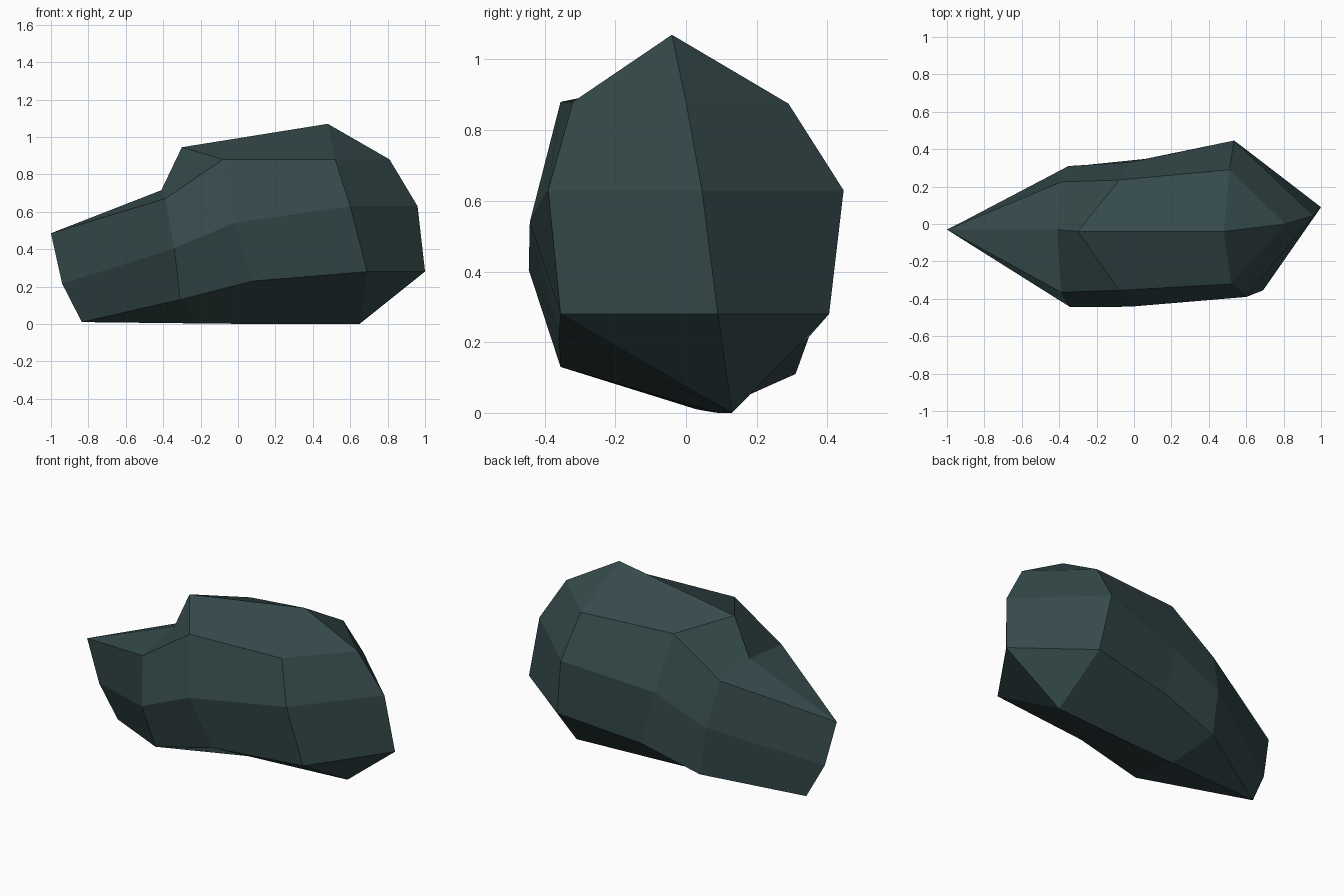
import bpy, bmesh

if "Cube" in bpy.data.objects:
    bpy.data.objects.remove(bpy.data.objects["Cube"])

# One flat colour for the whole rock
slate = bpy.data.materials.new("dark slate green")
slate.diffuse_color = (0.036, 0.069, 0.071, 1.0)
slate.use_nodes = True
slate.node_tree.nodes["Principled BSDF"].inputs["Base Color"].default_value = slate.diffuse_color

# Cross-sections, each running: ridge, front upper / middle / lower,
# keel, back lower / middle / upper
LEFT = [(-0.41, -0.03, 0.715), (-0.39, -0.365, 0.67), (-0.34, -0.445, 0.405), (-0.31, -0.355, 0.13),
        (-0.22, 0.07, 0.003), (-0.31, 0.31, 0.11), (-0.35, 0.31, 0.405), (-0.39, 0.225, 0.67)]
MIDDLE = [(-0.30, -0.04, 0.945), (-0.08, -0.355, 0.88), (-0.02, -0.442, 0.54), (0.08, -0.36, 0.23),
          (0.08, 0.09, 0.0), (0.06, 0.348, 0.215), (-0.02, 0.33, 0.54), (-0.08, 0.235, 0.88)]
RIGHT = [(0.48, -0.04, 1.07), (0.52, -0.32, 0.88), (0.60, -0.39, 0.63), (0.69, -0.355, 0.28),
         (0.65, 0.13, 0.0), (0.59, 0.405, 0.28), (0.535, 0.446, 0.63), (0.51, 0.29, 0.875)]

# Sharp end edges, upper / middle / lower
LEFT_EDGE = [(-1.0, -0.03, 0.485), (-0.94, 0.0, 0.215), (-0.835, 0.03, 0.01)]
RIGHT_EDGE = [(0.81, 0.0, 0.88), (0.96, 0.045, 0.63), (1.0, 0.09, 0.28)]

bm = bmesh.new()


def add(points):
    return [bm.verts.new(p) for p in points]


def skin(a, b):
    """Join two closed loops; repeated points give triangles."""
    n = len(a)
    for i in range(n):
        j = (i + 1) % n
        corners = list(dict.fromkeys([a[i], a[j], b[j], b[i]]))
        if len(corners) > 2:
            bm.faces.new(corners)


def fold(edge):
    """Wrap an end edge into an 8-point loop seen by both sides."""
    u, m, l = edge
    return [u, u, m, l, l, l, m, u]


# Body and pointed ends
rings = [fold(add(LEFT_EDGE)), add(LEFT), add(MIDDLE), add(RIGHT), fold(add(RIGHT_EDGE))]
for a, b in zip(rings, rings[1:]):
    skin(a, b)

bmesh.ops.recalc_face_normals(bm, faces=bm.faces[:])
mesh = bpy.data.meshes.new("rock")
bm.to_mesh(mesh)
bm.free()
mesh.materials.append(slate)
rock = bpy.data.objects.new("rock", mesh)
bpy.context.collection.objects.link(rock)
